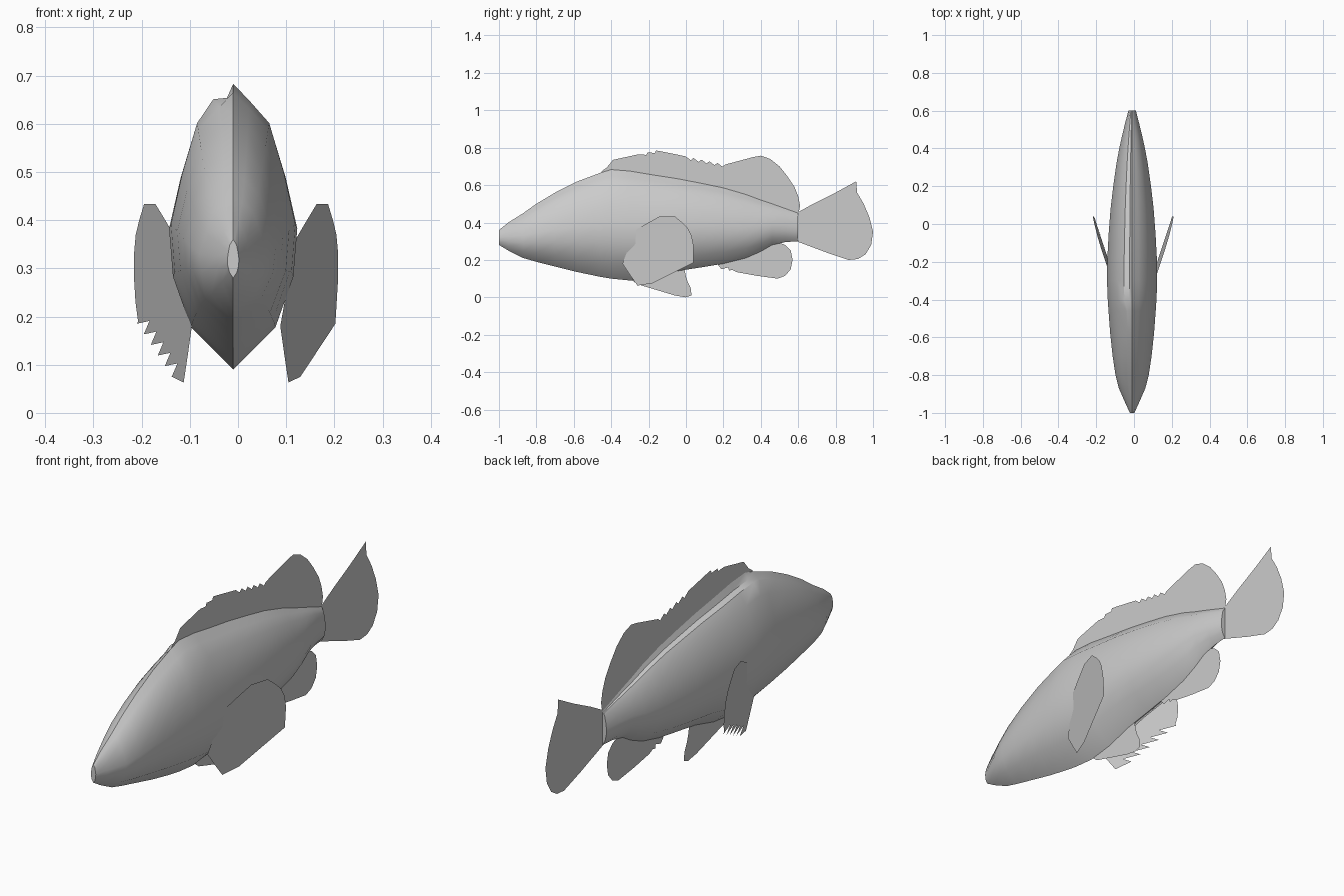
import bpy
import bmesh

# Remove the default object
default_cube = bpy.data.objects.get("Cube")
if default_cube:
    bpy.data.objects.remove(default_cube)

# One plain grey for the whole fish
grey = bpy.data.materials.new("plain_grey")
grey.use_nodes = True
grey_value = (0.6, 0.6, 0.6, 1)
grey.diffuse_color = grey_value
grey.node_tree.nodes["Principled BSDF"].inputs["Base Color"].default_value = grey_value

CENTRE = -0.01   # the middle plane sits slightly to the right


def finish(name, mesh_builder):
    """Turn a bmesh into a named, coloured object."""
    mesh = bpy.data.meshes.new(name)
    mesh_builder.to_mesh(mesh)
    mesh_builder.free()
    mesh.materials.append(grey)
    part = bpy.data.objects.new(name, mesh)
    bpy.context.scene.collection.objects.link(part)
    return part


def make_fin(name, outline, side_offset):
    """Thin sheet from a side outline in hundredths (y, z)."""
    builder = bmesh.new()
    corners = []
    for y, z in outline:
        y, z = y / 100, z / 100
        corners.append(builder.verts.new((side_offset(y, z), y, z)))
    sheet = builder.faces.new(corners)
    bmesh.ops.triangulate(builder, faces=[sheet])
    return finish(name, builder)


def saw_teeth(start, end, count, depth):
    """Ragged edge: tips on the line, notches pushed off it by depth."""
    points = []
    for i in range(count):
        for part, push in ((0, 0), (0.65, 1)):
            t = (i + part) / count
            points.append((start[0] + (end[0] - start[0]) * t + depth[0] * push,
                           start[1] + (end[1] - start[1]) * t + depth[1] * push))
    return points + [end]


def middle(y, z):
    return CENTRE


# Body stations in hundredths: y, bottom, top, half width
stations = [
    (-100, 28, 36, 1.2), (-95, 25, 40, 3.5), (-87, 21, 45, 7), (-80, 19, 50, 8.8),
    (-70, 16.5, 56, 10.3), (-58, 13.5, 62, 11.6), (-46, 11, 66.5, 12.5),
    (-40, 10, 68.3, 12.9), (-30, 9, 67.5, 13.3), (-18, 10.5, 65.5, 13.1),
    (-5, 14, 63.5, 12.4), (8, 16, 61, 11.4), (20, 18, 58.5, 10),
    (32, 21, 55, 8.3), (40, 24.5, 52, 6.8), (46, 28, 50, 5.5),
    (53, 29.5, 47.5, 3.8), (60, 30, 45, 2),
]
# Section sides: height fraction, width fraction
left_side = [(0.15, 0.66), (0.33, 0.94), (0.5, 1), (0.68, 0.82), (0.86, 0.58), (0.94, 0.26)]
right_side = left_side[:-1] + [(0.945, 0.32), (0.95, 0.1)]

builder = bmesh.new()
rings = []
for y, low, high, half in stations:
    ledge = y > -42
    ring = [(0, low)]
    ring += [(w * half, low + t * (high - low)) for t, w in left_side]
    ring.append((0, high))
    for t, w in reversed(right_side):
        if not ledge and t > 0.9:
            w = (1 - t) * 4.2          # plain slope ahead of the fin
        ring.append((-w * half, low + t * (high - low)))
    rings.append([builder.verts.new((CENTRE + x / 100, y / 100, z / 100)) for x, z in ring])
for front, back in zip(rings, rings[1:]):
    for i in range(len(front)):
        j = (i + 1) % len(front)
        builder.faces.new((front[i], front[j], back[j], back[i]))
builder.faces.new(rings[0])
builder.faces.new(rings[-1])
bmesh.ops.recalc_face_normals(builder, faces=builder.faces)
body = finish("body", builder)
bpy.context.view_layer.objects.active = body
body.select_set(True)
bpy.ops.object.shade_smooth_by_angle(angle=0.8)

# Dorsal fin: spiny front and rounded rear lobe
dorsal = [(-46, 65), (-45, 67.5), (-40, 71)]
dorsal += saw_teeth((-39, 73.5), (-16, 78.5), 5, (1, -1))
dorsal += saw_teeth((-13, 78), (21, 71), 8, (0, -1.5))
dorsal += [(23, 68), (30, 72.5), (36, 75), (40, 75.7), (45, 74), (50, 70), (54, 65),
           (58, 59), (60, 54), (61, 49), (60, 44), (40, 48), (20, 54), (0, 59), (-25, 63)]
make_fin("dorsal_fin", dorsal, middle)

# Tail fin
tail = [(59, 30), (59, 45), (68, 50), (80, 56), (91, 62), (91.5, 56), (95, 50), (98, 43),
        (100, 35), (99, 28), (96, 23), (92, 20.5), (87, 20), (75, 24)]
make_fin("tail_fin", tail, middle)

# Anal fin with short front spines
anal = [(15, 20), (17, 18)] + saw_teeth((19, 15), (27, 13.5), 2, (1, 1.5))
anal += [(38, 11.5), (49, 10), (53, 11.5), (56, 15), (57, 20), (56, 25), (53, 28),
         (48, 30), (40, 27), (28, 22)]
make_fin("anal_fin", anal, middle)

# Pelvic fin under the belly
pelvic = [(-30, 10), (-26, 7), (-16, 4), (-6, 1), (0, 0), (3, 1), (2.5, 5), (1, 8),
          (0, 11), (-1, 16), (-18, 13)]
make_fin("pelvic_fin", pelvic, middle)

# Flared pectoral fins, one on each side
pectoral = [(-34, 18), (-27, 36), (-20, 40), (-14, 43.3), (-6, 43.3), (-2, 40), (1, 37),
            (3, 33), (4, 28), (4, 23), (3, 19)]
pectoral += saw_teeth((4, 18.5), (-18, 7.5), 5, (-6, 2)) + [(-26, 6.3), (-30, 12)]
for side, sign in (("left", 1), ("right", -1)):
    make_fin(side + "_pectoral_fin", pectoral,
             lambda y, z: -0.004 + sign * (0.138 + 0.3 * (y + 0.2) + 0.06 * (z - 0.25)))
